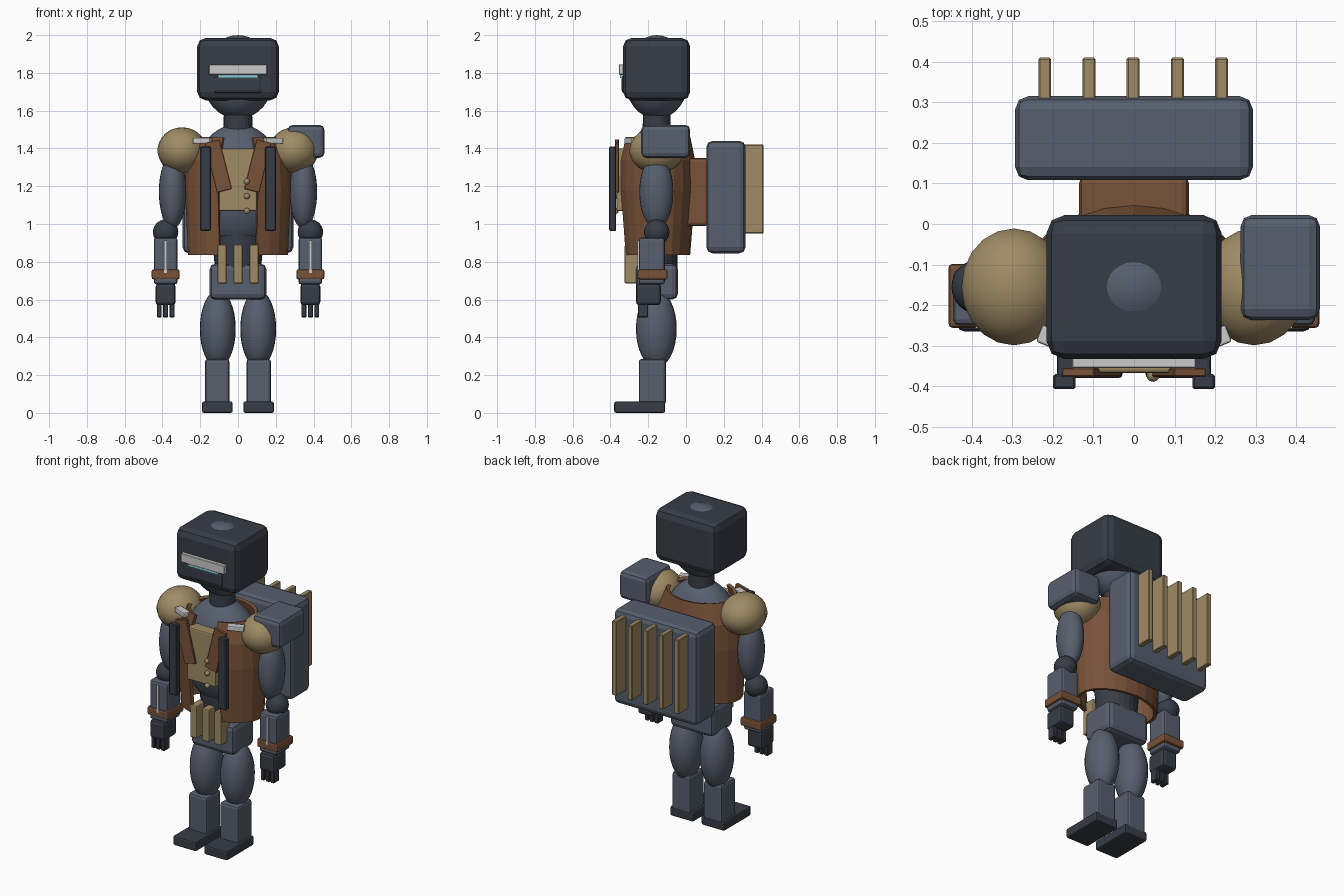
import bpy, bmesh, math
from mathutils import Matrix, Vector

if "Cube" in bpy.data.objects:
    bpy.data.objects.remove(bpy.data.objects["Cube"])

CY = -0.155  # depth of the body axis


def mat(name, r, g, b):
    m = bpy.data.materials.new(name)
    m.diffuse_color = (r, g, b, 1)
    m.use_nodes = True
    m.node_tree.nodes["Principled BSDF"].inputs["Base Color"].default_value = m.diffuse_color
    return m


SLATE = mat("slate", 0.095, 0.115, 0.155)
DARK = mat("dark", 0.038, 0.046, 0.062)
BROWN = mat("brown", 0.19, 0.085, 0.04)
TAN = mat("tan", 0.35, 0.26, 0.13)
LIGHT = mat("light", 0.55, 0.55, 0.55)
CYAN = mat("cyan", 0.25, 0.65, 0.75)


def finish(name, bm, m, smooth=False):
    me = bpy.data.meshes.new(name)
    bm.to_mesh(me)
    bm.free()
    for p in me.polygons:
        p.use_smooth = smooth
    me.materials.append(m)
    ob = bpy.data.objects.new(name, me)
    bpy.context.collection.objects.link(ob)
    return ob


def box(name, x, y, z, m, bevel=0.0, rot=None, seg=2):
    """Bevelled box from (min, max) ranges on each axis."""
    bm = bmesh.new()
    bmesh.ops.create_cube(bm, size=1)
    bmesh.ops.scale(bm, vec=(x[1] - x[0], y[1] - y[0], z[1] - z[0]), verts=bm.verts)
    if bevel:
        bmesh.ops.bevel(bm, geom=bm.edges[:], offset=bevel, segments=seg,
                        profile=0.5, affect='EDGES')
    if rot:
        bmesh.ops.rotate(bm, matrix=Matrix.Rotation(rot[0], 3, rot[1]), verts=bm.verts)
    bmesh.ops.translate(bm, vec=Vector((sum(x), sum(y), sum(z))) / 2, verts=bm.verts)
    return finish(name, bm, m)


def ball(name, c, r, m, seg=24):
    bm = bmesh.new()
    bmesh.ops.create_uvsphere(bm, u_segments=seg, v_segments=seg * 2 // 3, radius=1)
    bmesh.ops.scale(bm, vec=r, verts=bm.verts)
    bmesh.ops.translate(bm, vec=c, verts=bm.verts)
    return finish(name, bm, m, True)


def loft(name, rings, m, a0=0.0, a1=2 * math.pi, n=24, cap=True):
    """Elliptical rings (z, rx, ry) joined into a wall; angle 0 faces the front."""
    bm = bmesh.new()
    closed = cap
    count = n if closed else n + 1
    rows = []
    for z, rx, ry in rings:
        rows.append([bm.verts.new((rx * math.sin(a), CY - ry * math.cos(a), z))
                     for a in (a0 + (a1 - a0) * i / n for i in range(count))])
    for lo, hi in zip(rows, rows[1:]):
        for i in range(n):
            j = (i + 1) % count
            bm.faces.new((lo[i], lo[j], hi[j], hi[i]))
    if cap:
        bm.faces.new(rows[0][::-1])
        bm.faces.new(rows[-1])
    return finish(name, bm, m)


# head
ball("head", (0, CY, 1.778), (0.19, 0.172, 0.222), SLATE)
box("helmet", (-0.216, 0.216), (-0.333, 0.022), (1.655, 1.985), DARK, 0.045)
box("visor", (-0.153, 0.153), (-0.355, -0.32), (1.79, 1.845), LIGHT, 0.003, seg=1)
box("visor_light", (-0.105, 0.105), (-0.349, -0.32), (1.774, 1.79), CYAN)
box("jaw_guard", (-0.13, 0.13), (-0.342, -0.25), (1.69, 1.785), DARK, 0.02)
loft("neck", [(1.46, 0.077, 0.075), (1.6, 0.075, 0.073)], DARK)

# trunk
ball("torso", (0, CY, 1.2), (0.25, 0.185, 0.33), SLATE, 32)
loft("waist", [(0.74, 0.12, 0.108), (0.96, 0.14, 0.115)], DARK)
box("pelvis", (-0.15, 0.15), (-0.265, -0.043), (0.6, 0.79), SLATE, 0.03)
box("shirt_front", (-0.1, 0.1), (-0.367, -0.29), (1.068, 1.4), TAN, 0.008)
for i in range(3):
    ball(f"button_{i + 1}", (0.047, -0.373, 1.225 - 0.078 * i), (0.016, 0.016, 0.016), TAN, 12)

# open coat
GAP = math.radians(22)
coat = loft("coat", [(0.835, 0.265, 0.177), (1.0, 0.273, 0.19), (1.18, 0.282, 0.205),
                     (1.34, 0.274, 0.203), (1.46, 0.212, 0.178)],
            BROWN, GAP, 2 * math.pi - GAP, 20, False)
sol = coat.modifiers.new("thickness", 'SOLIDIFY')
sol.thickness = 0.02
sol.offset = -1

# backpack and its fins
box("pack_mount", (-0.135, 0.135), (0.0, 0.12), (0.99, 1.35), BROWN, 0.018)
box("backpack", (-0.293, 0.293), (0.108, 0.315), (0.845, 1.44), SLATE, 0.032)
for i in range(5):
    x = -0.22 + 0.109 * i
    box(f"pack_fin_{i + 1}", (x - 0.016, x + 0.016), (0.29, 0.41), (0.95, 1.42), TAN, 0.004, seg=1)

# belt pouches
for i in (-1, 0, 1):
    box(f"belt_pouch_{i + 2}", (0.085 * i - 0.024, 0.085 * i + 0.024), (-0.325, -0.235),
        (0.685, 0.89), TAN, 0.007)

# left and right parts
for side, s in (("left", -1), ("right", 1)):
    def span(a, b):
        return tuple(sorted((s * a, s * b)))

    # coat trim
    box(side + "_lapel", span(0.064, 0.146), (-0.377, -0.355), (1.172, 1.443), BROWN, 0.003,
        (s * math.radians(14), 'Y'), 1)
    box(side + "_strap", span(0.144, 0.2), (-0.407, -0.37), (0.963, 1.41), DARK, 0.005, seg=1)
    box(side + "_clip", span(0.137, 0.237), (-0.31, -0.265), (1.425, 1.456), LIGHT, 0.006,
        (s * math.radians(22), 'Z'))

    # arm
    ball(side + "_shoulder", (s * 0.296, CY, 1.39), (0.13, 0.145, 0.122), TAN, 20)
    ball(side + "_upper_arm", (s * 0.346, -0.157, 1.17), (0.073, 0.09, 0.195), SLATE)
    ball(side + "_elbow", (s * 0.383, CY, 0.957), (0.067, 0.067, 0.067), DARK)
    box(side + "_forearm", span(0.32, 0.446), (-0.25, -0.112), (0.68, 0.928), SLATE, 0.015)
    box(side + "_forearm_strip", span(0.375, 0.391), (-0.258, -0.24), (0.74, 0.913), LIGHT)
    box(side + "_cuff", span(0.309, 0.457), (-0.256, -0.098), (0.707, 0.76), BROWN, 0.01)
    box(side + "_hand", span(0.33, 0.436), (-0.265, -0.133), (0.57, 0.685), DARK, 0.018)
    for i in (-1, 0, 1):
        x = 0.383 + 0.034 * i
        box(f"{side}_finger_{i + 2}", span(x - 0.013, x + 0.013), (-0.255, -0.2),
            (0.505, 0.6), DARK, 0.004, seg=1)

    # leg
    ball(side + "_thigh", (s * 0.107, -0.157, 0.445), (0.095, 0.108, 0.205), SLATE)
    box(side + "_shin", span(0.045, 0.175), (-0.25, -0.106), (0.045, 0.285), SLATE, 0.015)
    box(side + "_boot", span(0.028, 0.19), (-0.38, -0.11), (0.0, 0.06), DARK, 0.01)

# single shoulder box
box("shoulder_box", (0.263, 0.458), (-0.237, 0.022), (1.35, 1.525), SLATE, 0.027)
